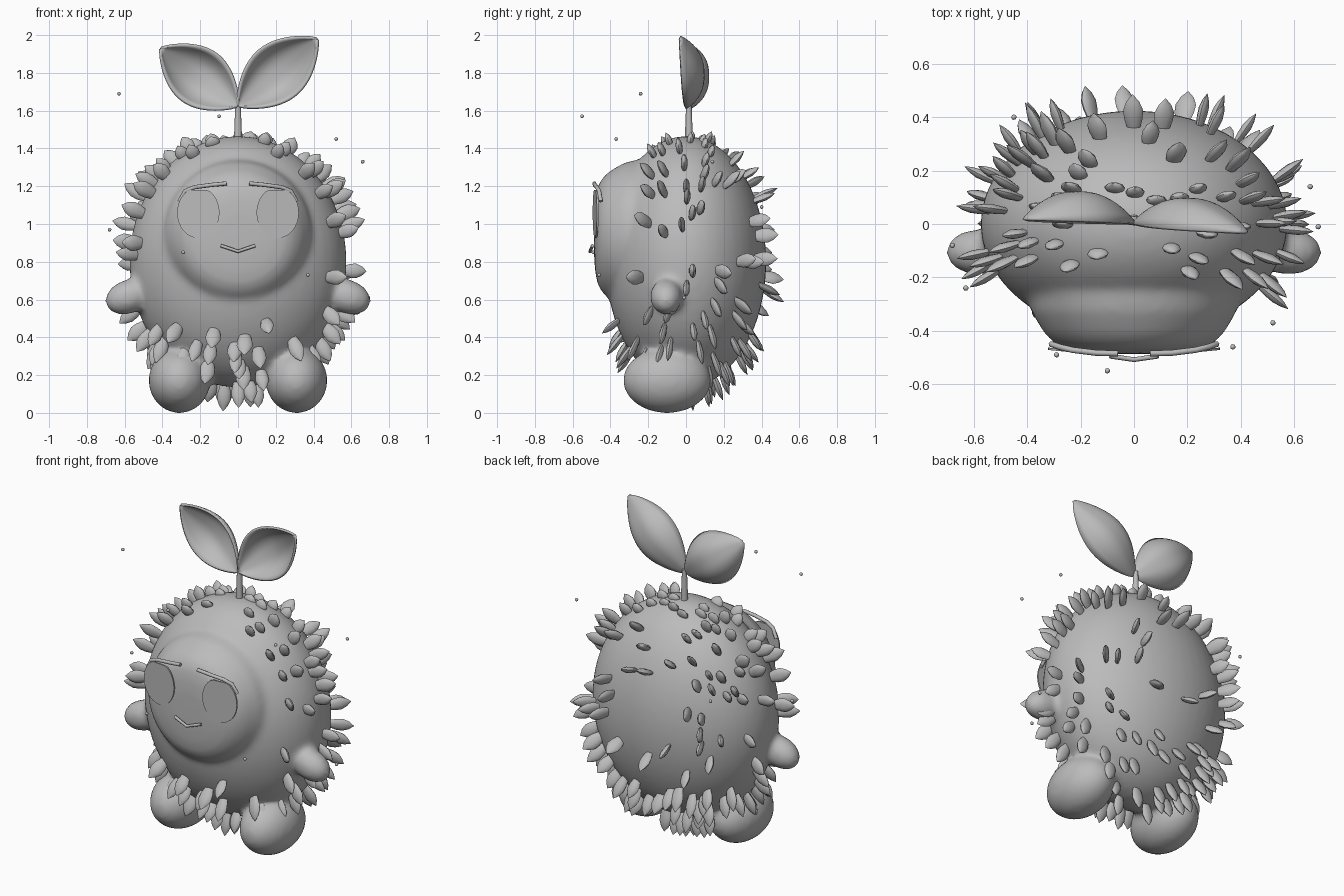
import bpy, bmesh, math, random
from mathutils import Vector

random.seed(11)
cube = bpy.data.objects.get("Cube")
if cube:
    bpy.data.objects.remove(cube, do_unlink=True)

grey = bpy.data.materials.new("soft_grey")
grey.use_nodes = True
COLOUR = (0.5, 0.5, 0.5, 1)
grey.diffuse_color = COLOUR
grey.node_tree.nodes["Principled BSDF"].inputs["Base Color"].default_value = COLOUR


def finish(obj, smooth=True):
    """Give an object its material and shading."""
    obj.data.materials.append(grey)
    if smooth:
        bpy.ops.object.select_all(action='DESELECT')
        obj.select_set(True)
        bpy.context.view_layer.objects.active = obj
        bpy.ops.object.shade_smooth_by_angle(angle=math.radians(50))
    return obj


def from_bmesh(name, bm, smooth=True):
    mesh = bpy.data.meshes.new(name)
    bm.to_mesh(mesh)
    bm.free()
    obj = bpy.data.objects.new(name, mesh)
    bpy.context.collection.objects.link(obj)
    return finish(obj, smooth)


def ellipsoid(name, centre, radii, tilt=0):
    bpy.ops.mesh.primitive_uv_sphere_add(segments=48, ring_count=32, location=centre,
                                         rotation=(0, tilt, 0))
    obj = bpy.context.object
    obj.name = name
    obj.scale = radii
    bpy.ops.object.transform_apply(location=True, rotation=True, scale=True)
    return finish(obj)


def tube(name, points, radius):
    curve = bpy.data.curves.new(name, 'CURVE')
    curve.dimensions = '3D'
    curve.bevel_depth = radius
    curve.bevel_resolution = 2
    curve.use_fill_caps = True
    spline = curve.splines.new('POLY')
    spline.points.add(len(points) - 1)
    for p, co in zip(spline.points, points):
        p.co = (*co, 1)
    obj = bpy.data.objects.new(name, curve)
    bpy.context.collection.objects.link(obj)
    curve.materials.append(grey)


# Round body
CENTRE = Vector((0, 0, 0.8))
RADII = Vector((0.575, 0.425, 0.665))
body = ellipsoid("body", CENTRE, RADII)

# Raised face dome, revolved about the y axis
profile = [(0, -.487), (.12, -.486), (.2, -.48), (.26, -.467), (.3, -.445), (.335, -.41),
           (.36, -.37), (.385, -.325), (.4, -.26), (.36, -.12), (0, -.1)]
bm = bmesh.new()
verts = [bm.verts.new((r, y, 0)) for r, y in profile]
edges = [bm.edges.new(pair) for pair in zip(verts, verts[1:])]
bmesh.ops.spin(bm, geom=verts + edges, cent=(0, 0, 0), axis=(0, 1, 0),
               angle=math.tau, steps=56)
bmesh.ops.remove_doubles(bm, verts=bm.verts, dist=0.0005)
bmesh.ops.recalc_face_normals(bm, faces=bm.faces)
bmesh.ops.translate(bm, verts=bm.verts, vec=(0, 0, 0.94))
soft_parts = [from_bmesh("face", bm)]

for side, label in ((1, "left"), (-1, "right")):
    # Feet and arm nubs
    soft_parts.append(ellipsoid(label + "_foot", (side * .31, -.1, .172), (.163, .233, .173)))
    soft_parts.append(ellipsoid(label + "_arm", (side * .58, -.105, .615),
                                (.128, .085, .09), side * .35))

    # Eye plate, flat along the top
    bm = bmesh.new()
    ring = []
    for i in range(32):
        a = math.tau * i / 32
        x = .21 + .112 * math.cos(a)
        z = min(1.06 + .135 * math.sin(a), 1.18)
        ring.append(bm.verts.new((side * x, -.494 + .1 * max(x - .1, 0), z)))
    plate = bm.faces.new(ring)
    grown = bmesh.ops.extrude_face_region(bm, geom=[plate])["geom"]
    bmesh.ops.translate(bm, verts=[v for v in grown if isinstance(v, bmesh.types.BMVert)],
                        vec=(0, .009, 0))
    bmesh.ops.recalc_face_normals(bm, faces=bm.faces)
    from_bmesh(label + "_eye", bm, False)

    # Eyelid along the upper rim of the eye
    tube(label + "_eyelid", [(side * x, y, z) for x, y, z in (
        (.06, -.485, 1.215), (.14, -.483, 1.207), (.23, -.472, 1.195),
        (.28, -.46, 1.175), (.31, -.45, 1.12))], .011)

# Merge body, face, feet and arms into one soft skin
bpy.ops.object.select_all(action='DESELECT')
for part in soft_parts + [body]:
    part.select_set(True)
bpy.context.view_layer.objects.active = body
bpy.ops.object.join()
skin = body.modifiers.new("skin", 'REMESH')
skin.mode = 'VOXEL'
skin.voxel_size = .018
skin.use_smooth_shade = True
soften = body.modifiers.new("soften", 'SMOOTH')
soften.factor = .5
soften.iterations = 9

# Mouth
tube("mouth", [(-.09, -.495, .885), (0, -.508, .855), (.09, -.495, .885)], .009)

# Stem
bpy.ops.mesh.primitive_cone_add(vertices=12, radius1=.022, radius2=.014, depth=.22,
                                location=(0, .015, 1.54))
bpy.context.object.name = "stem"
finish(bpy.context.object)


def leaf(name, tip):
    """Cupped leaf growing from the top of the stem."""
    root = Vector((0, 0, 1.625))
    axis = Vector(tip) - root
    across = axis.cross(Vector((0, 1, 0))).normalized()
    bm = bmesh.new()
    rows = []
    for i in range(25):
        u = .004 + .992 * i / 24
        bulge = math.sin(math.pi * u)
        row = []
        for j in range(17):
            v = j / 8 - 1
            p = root + axis * u + across * (v * .152 * bulge ** .8)
            p.y += .108 * bulge * (1 - abs(v) ** 3)
            row.append(bm.verts.new(p))
        rows.append(row)
    for a, b in zip(rows, rows[1:]):
        for j in range(16):
            bm.faces.new((a[j], a[j + 1], b[j + 1], b[j]))
    bmesh.ops.recalc_face_normals(bm, faces=bm.faces)
    obj = from_bmesh(name, bm)
    shell = obj.modifiers.new("thickness", 'SOLIDIFY')
    shell.thickness = .014
    shell.offset = 0


leaf("left_leaf", (.42, -.035, 1.98))
leaf("right_leaf", (-.41, .015, 1.93))


# Pointed scales standing out of the body
def density(p):
    if p.y < 0 and math.hypot(p.x, p.z - .945) < .45:
        return 0
    if p.z < .45:
        return .7 if p.z > .18 else .35
    if p.z > 1.1:
        if p.y < -.18:
            return .1
        return .95 if abs(p.x) > .12 and p.y < .3 else .3
    if p.y < -.2:
        return .2
    return .3 if p.y < .15 else .35 if abs(p.x) > .25 else .15


def add_scale(bm, base, out, length, width, thick):
    thin = Vector((0, 1, 0)) - out * out.y
    if thin.length < .15:
        thin = Vector((0, 0, 1)) - out * out.z
    thin.normalize()
    wide = out.cross(thin)
    rings = []
    for t, w in ((0, .3), (.2, .65), (.45, .95), (.65, 1), (.84, .65), (1, .04)):
        ring = []
        for k in range(10):
            a = math.tau * k / 10
            ring.append(bm.verts.new(base + out * (t * length) + wide * (width * w * math.cos(a))
                                     + thin * (thick * w * math.sin(a))))
        rings.append(ring)
    for a, b in zip(rings, rings[1:]):
        for k in range(10):
            bm.faces.new((a[k], a[k - 1], b[k - 1], b[k]))
    bm.faces.new(rings[0])
    bm.faces.new(rings[-1])


bm = bmesh.new()
placed = []
for attempt in range(6000):
    n = Vector([random.gauss(0, 1) for _ in range(3)]).normalized()
    p = CENTRE + n * RADII
    if random.random() > density(p) or any((p - q).length < .052 for q in placed):
        continue
    placed.append(p)
    out = Vector([a / b for a, b in zip(n, RADII)]).normalized()
    if p.z < .7:
        out.z -= .4 if p.z > .45 else .85
    out += Vector([random.uniform(-.12, .12) for _ in range(3)])
    out.normalize()
    # Short on the crown, long around the middle
    length = random.uniform(.15, .18) - max(0, p.z - 1.2) * .3
    add_scale(bm, p - out * .045, out, length, random.uniform(.034, .042), .018)
    if len(placed) == 175:
        break
bmesh.ops.recalc_face_normals(bm, faces=bm.faces)
from_bmesh("body_scales", bm)

# Tiny specks drifting around the body
bm = bmesh.new()
for spot in ((-.63, -.24, 1.69), (-.1, -.55, 1.57), (.52, -.37, 1.45), (.66, .14, 1.33),
             (-.68, -.08, .97), (-.45, .4, 1.09), (.37, -.46, .73), (-.29, -.49, .85),
             (.69, -.01, .61)):
    speck = bmesh.ops.create_icosphere(bm, subdivisions=2, radius=.01)["verts"]
    bmesh.ops.translate(bm, verts=speck, vec=spot)
from_bmesh("specks", bm)
